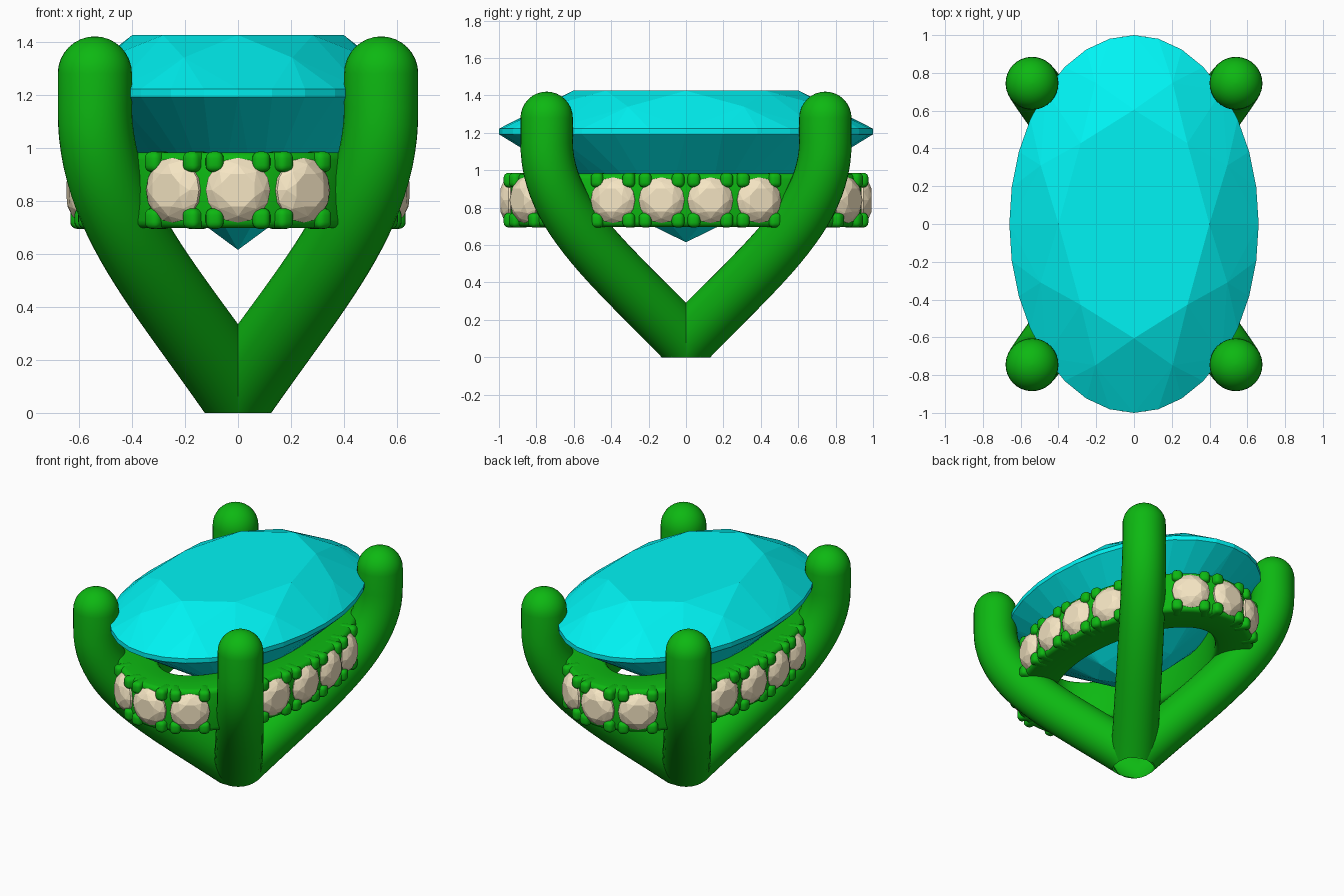
import bpy, bmesh, math
from mathutils import Matrix, Vector
from mathutils.geometry import interpolate_bezier

if "Cube" in bpy.data.objects:
    bpy.data.objects.remove(bpy.data.objects["Cube"])


def material(name, rgb):
    m = bpy.data.materials.new(name)
    m.diffuse_color = (*rgb, 1)
    m.use_nodes = True
    m.node_tree.nodes["Principled BSDF"].inputs["Base Color"].default_value = m.diffuse_color
    return m


METAL = material("green_metal", (0.004, 0.48, 0.006))
CYAN = material("cyan_gem", (0.0, 0.90, 0.90))
CREAM = material("cream_gem", (0.92, 0.79, 0.55))


def mesh_from(bm, name, mat, smooth=None):
    bmesh.ops.recalc_face_normals(bm, faces=bm.faces)
    me = bpy.data.meshes.new(name)
    bm.to_mesh(me)
    bm.free()
    me.materials.append(mat)
    if smooth:
        me.shade_smooth()
        me.set_sharp_from_angle(angle=math.radians(smooth))
    return me


def place(name, me, matrix=Matrix()):
    ob = bpy.data.objects.new(name, me)
    ob.matrix_world = matrix
    bpy.context.collection.objects.link(ob)
    return ob


def gem_mesh(name, mat, rx, ry, rings):
    """Faceted stone: convex hull of rings (sides, radius factor, z, turn in steps)."""
    bm = bmesh.new()
    for n, f, z, turn in rings:
        for i in range(n):
            a = 2 * math.pi * (i + turn) / n
            bm.verts.new((rx * f * math.cos(a), ry * f * math.sin(a), z))
    res = bmesh.ops.convex_hull(bm, input=bm.verts)
    junk = {g for g in res["geom_interior"] + res["geom_unused"] if isinstance(g, bmesh.types.BMVert)}
    bmesh.ops.delete(bm, geom=list(junk), context='VERTS')
    bmesh.ops.dissolve_limit(bm, angle_limit=0.01, verts=bm.verts, edges=bm.edges)
    return mesh_from(bm, name, mat)


def bridge(bm, rings, closed=False):
    n = len(rings[0])
    for k in range(len(rings) - (0 if closed else 1)):
        a, b = rings[k], rings[(k + 1) % len(rings)]
        for i in range(n):
            j = (i + 1) % n
            bm.faces.new((a[i], a[j], b[j], b[i]))


# Large oval centre stone
place("centre_stone", gem_mesh("centre_stone", CYAN, 0.66, 1.0, [
    (8, 0.605, 1.425, 0), (8, 0.81, 1.34, 0.5), (32, 1, 1.222, 0),
    (32, 1, 1.192, 0), (8, 0.30, 0.75, 0.5), (1, 0, 0.615, 0)]))

# Four curved prongs meeting at the base
R = 0.14
TIP = Vector((0.54, 0.745))
reach = TIP.length
path = [Vector((-0.3, -0.172))]
path += [Vector(p[:2]) for p in interpolate_bezier(
    Vector((0, 0.08, 0)), Vector((0.5, 0.5, 0)), Vector((reach, 0.76, 0)), Vector((reach, 1.15, 0)), 24)]
path.append(Vector((reach, 1.28)))


def prong_mesh(sx, sy):
    bm = bmesh.new()
    out = Vector((sx * TIP.x, sy * TIP.y, 0)).normalized()
    side = Vector((-out.y, out.x, 0))
    up = Vector((0, 0, 1))
    stations = []
    for i, p in enumerate(path):
        d = (path[min(i + 1, len(path) - 1)] - path[max(i - 1, 0)]).normalized()
        stations.append((p, d, R + 0.009 * (1 - min(1, max(0, p.y / 1.15)) ** 2)))
    for k in range(1, 9):  # domed tip
        a = math.radians(min(k * 11.25, 88.5))
        stations.append((Vector((reach, 1.28 + R * math.sin(a))), Vector((0, 1)), R * math.cos(a)))
    rings = []
    for p, d, r in stations:
        nrm = out * d.y - up * d.x
        c = out * p.x + up * p.y
        rings.append([bm.verts.new(c + r * (math.cos(t) * nrm + math.sin(t) * side))
                      for t in (2 * math.pi * i / 32 for i in range(32))])
    bridge(bm, rings)
    bm.faces.new(rings[0])
    bm.faces.new(rings[-1])
    # Flat foot, and a trim where the prongs meet on the centre axis
    for normal in (out, up):
        cut = bmesh.ops.bisect_plane(bm, geom=bm.verts[:] + bm.edges[:] + bm.faces[:],
                                     plane_co=(0, 0, 0), plane_no=normal, clear_inner=True)
        edges = [e for e in cut["geom_cut"] if isinstance(e, bmesh.types.BMEdge)]
        bmesh.ops.holes_fill(bm, edges=edges, sides=0)
    return mesh_from(bm, "prong", METAL, 40)


for label, sx, sy in (("front_left", -1, -1), ("front_right", 1, -1), ("back_left", -1, 1), ("back_right", 1, 1)):
    place(label + "_prong", prong_mesh(sx, sy))

# Oval gallery rail with softened edges, wide enough to seat the centre stone
A, B, ZC = 0.60, 0.945, 0.84


def on_oval(t):
    pos = Vector((A * math.cos(t), B * math.sin(t), 0))
    return pos, Vector((math.cos(t) / A, math.sin(t) / B, 0)).normalized()


bm = bmesh.new()
profile = []
for cx, cz, start in ((-0.025, 0.113, 0), (-0.21, 0.113, 90), (-0.21, -0.113, 180), (-0.025, -0.113, 270)):
    for k in range(4):
        a = math.radians(start + 30 * k)
        profile.append((cx + 0.03 * math.cos(a), cz + 0.03 * math.sin(a)))
rings = []
for i in range(96):
    pos, nrm = on_oval(2 * math.pi * i / 96)
    rings.append([bm.verts.new(pos + nrm * o + Vector((0, 0, ZC + z))) for o, z in profile])
bridge(bm, rings, closed=True)
place("gallery_rail", mesh_from(bm, "gallery_rail", METAL, 50))

# Small round stones, each held by four rounded claws
small = gem_mesh("small_stone", CREAM, 0.122, 0.122, [
    (8, 0.55, 0.047, 0.5), (8, 0.80, 0.031, 0), (16, 1, 0.004, 0),
    (16, 1, -0.008, 0), (1, 0, -0.09, 0)])
bm = bmesh.new()
for x in (-0.088, 0.088):
    for y in (-0.107, 0.107):
        m = Matrix.Translation((x, y, -0.03)) @ Matrix.Diagonal((0.068, 0.078, 0.12, 1))
        bmesh.ops.create_cube(bm, size=1, matrix=m)
bmesh.ops.bevel(bm, geom=bm.edges[:], offset=0.026, segments=4, profile=0.5, affect='EDGES')
claws = mesh_from(bm, "claws", METAL, 60)

angles = []
for s in (-1, 1):
    angles += [s * math.acos(x / A) for x in (-0.245, 0, 0.245)]
    for y in (-0.39, -0.13, 0.13, 0.39):
        t = math.asin(y / B)
        angles.append(t if s > 0 else math.pi - t)
for i, t in enumerate(angles):
    pos, nrm = on_oval(t)
    tangent = Vector((-nrm.y, nrm.x, 0))
    frame = Matrix((tangent, (0, 0, 1), nrm)).transposed().to_4x4()
    frame.translation = pos + Vector((0, 0, ZC))
    place(f"small_stone_{i + 1}", small, frame)
    place(f"claws_{i + 1}", claws, frame)
